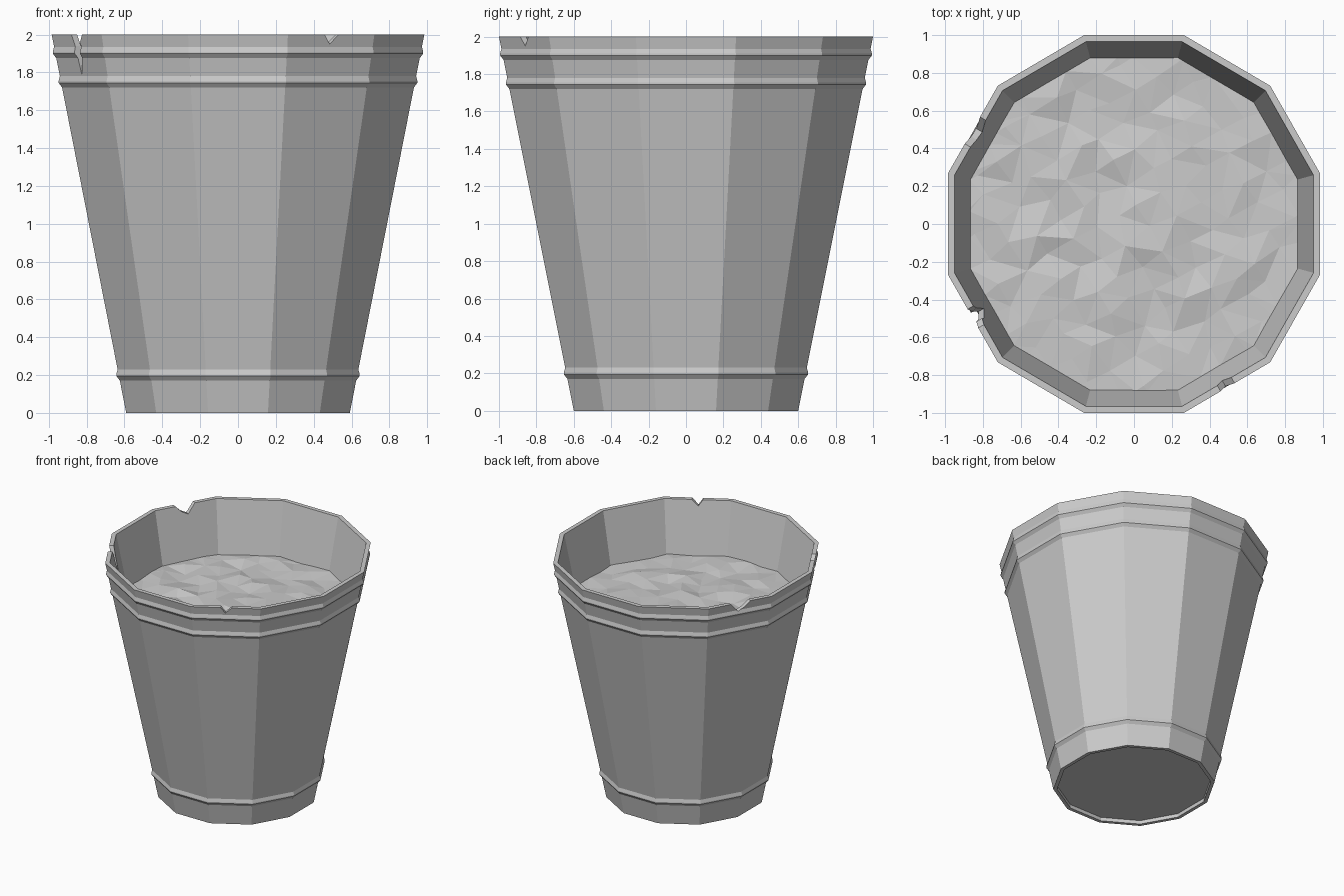
import bpy, bmesh, random
from math import cos, sin, pi, radians
from mathutils import Vector, Matrix

random.seed(4)
if "Cube" in bpy.data.objects:
    bpy.data.objects.remove(bpy.data.objects["Cube"], do_unlink=True)

SIDES = 12
SQUASH = 0.985          # the pot is slightly narrower in x
SOIL_Z = 1.57

grey = bpy.data.materials.new("plain grey")
grey.use_nodes = True
grey.diffuse_color = (0.6, 0.6, 0.6, 1)
grey.node_tree.nodes["Principled BSDF"].inputs["Base Color"].default_value = (0.6, 0.6, 0.6, 1)


def make_object(name, bm):
    bmesh.ops.recalc_face_normals(bm, faces=bm.faces)
    mesh = bpy.data.meshes.new(name)
    bm.to_mesh(mesh)
    bm.free()
    mesh.materials.append(grey)
    obj = bpy.data.objects.new(name, mesh)
    bpy.context.collection.objects.link(obj)
    return obj


def wall(z):
    """Distance from the axis to the outer flats at height z."""
    return 0.6 + 0.2 * z


def ridge(z):
    """Profile of one raised band around the wall."""
    out = wall(z) + 0.013
    return [(wall(z - 0.03), z - 0.03), (out, z - 0.005),
            (out, z + 0.004), (wall(z + 0.03), z + 0.03)]


# Pot: a twelve-sided profile with a recessed foot, bands and hollow inside
profile = [(0.572, 0.03), (0.572, 0), (0.6, 0)]
for height in (0.2, 1.75, 1.905):
    profile += ridge(height)
profile += [(1.0, 2), (0.965, 2), (0.58, 0.07)]

bm = bmesh.new()
rings = []
for flat, z in profile:
    r = flat / cos(pi / SIDES)
    angles = [(k + 0.5) * 2 * pi / SIDES for k in range(SIDES)]
    rings.append([bm.verts.new((SQUASH * r * cos(a), r * sin(a), z)) for a in angles])
for low, high in zip(rings, rings[1:]):
    for k in range(SIDES):
        n = (k + 1) % SIDES
        bm.faces.new((low[k], low[n], high[n], high[k]))
bm.faces.new(rings[0])
bm.faces.new(rings[-1])
pot = make_object("pot", bm)


# Chips in the rim: prisms pushed through one flat of the wall
def chip(name, degrees, outline):
    a = radians(degrees)
    outward = Vector((cos(a), sin(a), 0))
    along = Vector((-sin(a), cos(a), 0))
    bm = bmesh.new()
    verts = [bm.verts.new(outward * 0.8 + along * u + Vector((0, 0, z))) for u, z in outline]
    face = bm.faces.new(verts)
    moved = bmesh.ops.extrude_face_region(bm, geom=[face])["geom"]
    bmesh.ops.translate(bm, vec=outward * 0.4,
                        verts=[g for g in moved if isinstance(g, bmesh.types.BMVert)])
    cutter = make_object(name, bm)
    cutter.hide_render = True
    mod = pot.modifiers.new(name, "BOOLEAN")
    mod.operation = "DIFFERENCE"
    mod.solver = "EXACT"
    mod.object = cutter
    bpy.context.view_layer.objects.active = pot
    bpy.ops.object.modifier_apply(modifier=name)
    bpy.data.objects.remove(cutter, do_unlink=True)


chip("front_chip", -60, [(-0.06, 2.02), (-0.01, 1.95), (0.06, 2.02)])
chip("side_chip", 150, [(-0.1, 2.02), (-0.02, 1.925), (0.03, 1.95), (0.1, 2.02)])
chip("deep_crack", 210, [(-0.06, 2.03), (-0.03, 1.94), (-0.01, 1.78),
                         (0.035, 1.91), (0.03, 1.96), (0.09, 2.03)])

# Soil: a rumpled grid trimmed to the inside of the wall
bm = bmesh.new()
bmesh.ops.create_grid(bm, x_segments=15, y_segments=15, size=1.05,
                      matrix=Matrix.Rotation(radians(28), 4, "Z"))
for v in bm.verts:
    edge = max(0, min(1, (0.95 - v.co.xy.length) / 0.2))
    v.co.x += random.uniform(-0.025, 0.025)
    v.co.y += random.uniform(-0.025, 0.025)
    v.co.z = SOIL_Z + edge * random.uniform(-0.015, 0.022)
inside = 0.965 - 0.2 * (2 - SOIL_Z) + 0.005
for k in range(SIDES):
    a = k * 2 * pi / SIDES
    normal = Vector((cos(a), sin(a), 0))
    bmesh.ops.bisect_plane(bm, geom=bm.verts[:] + bm.edges[:] + bm.faces[:],
                           plane_co=normal * inside, plane_no=normal, clear_outer=True)
bmesh.ops.scale(bm, vec=(SQUASH, 1, 1), verts=bm.verts)
bmesh.ops.triangulate(bm, faces=bm.faces)
soil = make_object("soil", bm)
if soil.data.polygons[0].normal.z < 0:
    soil.data.flip_normals()
